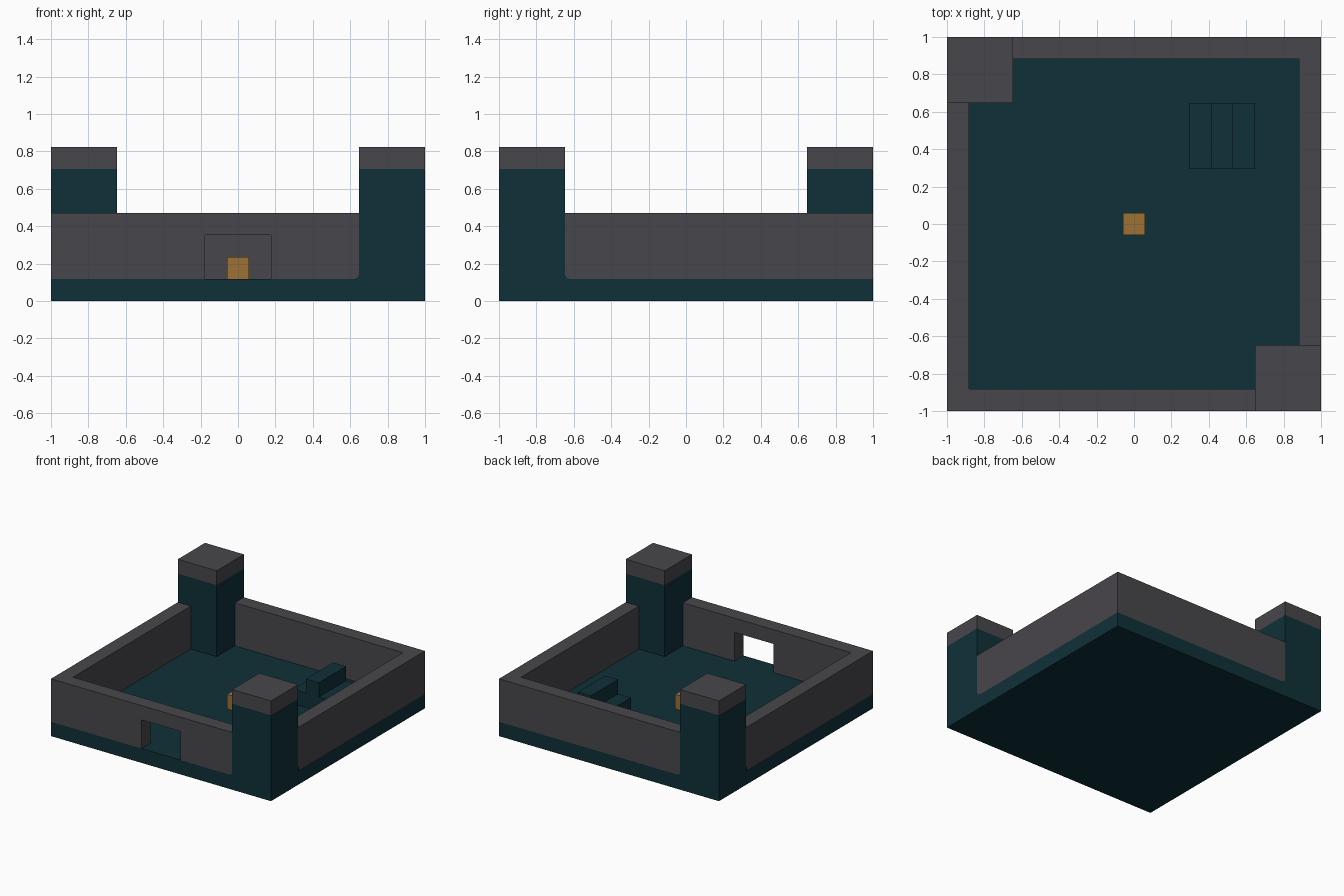
import bpy, bmesh, math
from mathutils import Matrix

if "Cube" in bpy.data.objects:
    bpy.data.objects.remove(bpy.data.objects["Cube"])

U = 2 / 17          # one building block
E = 1 - 3 * U       # inner edge of the towers
I = 1 - U           # inner edge of the walls
TURN = Matrix.Rotation(math.pi, 4, 'Z')


def material(name, color):
    m = bpy.data.materials.new(name)
    m.use_nodes = True
    m.diffuse_color = color
    m.node_tree.nodes["Principled BSDF"].inputs["Base Color"].default_value = color
    return m


teal = material("dark_teal", (0.0045, 0.030, 0.040, 1))
grey = material("stone_grey", (0.064, 0.061, 0.070, 1))
amber = material("amber", (0.34, 0.165, 0.035, 1))


def prism(name, outline, z0, z1, mat, turn=False):
    """Extrude a flat outline from z0 up to z1."""
    bm = bmesh.new()
    face = bm.faces.new([bm.verts.new((x, y, z0)) for x, y in outline])
    top = bmesh.ops.extrude_face_region(bm, geom=[face])["geom"]
    bmesh.ops.translate(bm, vec=(0, 0, z1 - z0),
                        verts=[v for v in top if isinstance(v, bmesh.types.BMVert)])
    if turn:
        bm.transform(TURN)
    bmesh.ops.recalc_face_normals(bm, faces=bm.faces)
    return finish(name, bm, mat)


def finish(name, bm, mat):
    me = bpy.data.meshes.new(name)
    bm.to_mesh(me)
    bm.free()
    me.materials.append(mat)
    ob = bpy.data.objects.new(name, me)
    bpy.context.collection.objects.link(ob)
    return ob


def box(name, x0, x1, y0, y1, z0, z1, mat, turn=False):
    return prism(name, [(x0, y0), (x1, y0), (x1, y1), (x0, y1)], z0, z1, mat, turn)


def fillet(name, swap, turn):
    """Thin rounded corner plate where a wall meets the tower and base."""
    r, t = 0.03, 0.002
    arc = [(E - r + r * math.cos(a), U + r + r * math.sin(a))
           for a in (-math.pi / 2 + math.pi / 2 * i / 6 for i in range(7))]
    bm = bmesh.new()
    face = bm.faces.new([bm.verts.new((s, -1 - t / 2, z)) for s, z in arc + [(E, U)]])
    ext = bmesh.ops.extrude_face_region(bm, geom=[face])["geom"]
    bmesh.ops.translate(bm, vec=(0, t, 0),
                        verts=[v for v in ext if isinstance(v, bmesh.types.BMVert)])
    if swap:   # reflect across the diagonal through both towers
        for v in bm.verts:
            v.co.x, v.co.y = -v.co.y, -v.co.x
    if turn:
        bm.transform(TURN)
    bmesh.ops.recalc_face_normals(bm, faces=bm.faces)
    finish(name, bm, teal)


# Floor slab
box("floor_slab", -1, 1, -1, 1, 0, U, teal)

# Two L-shaped walls and two corner towers, repeated by a half turn
ell = [(-1, -1), (E, -1), (E, -I), (-I, -I), (-I, E), (-1, E)]
walls = {}
for place, turn in (("front", False), ("back", True)):
    walls[place] = prism(place + "_wall", ell, U, 4 * U, grey, turn)
    box(place + "_tower", E, 1, -1, -E, U, 6 * U, teal, turn)
    box(place + "_tower_cap", E, 1, -1, -E, 6 * U, 7 * U, grey, turn)
    for side, swap in (("near", False), ("far", True)):
        fillet(f"{place}_{side}_corner_plate", swap, turn)

# Gateway through the front wall
cutter = box("gate_cutter", -1.5 * U, 1.5 * U, -1.1, -0.8, U / 2, 3 * U, grey)
cutter.hide_render = True
cutter.hide_set(True)
cut = walls["front"].modifiers.new("gateway", 'BOOLEAN')
cut.operation = 'DIFFERENCE'
cut.solver = 'EXACT'
cut.object = cutter

# Amber block in the middle of the courtyard
box("center_block", -U / 2, U / 2, -U / 2, U / 2, U, 2 * U, amber)

# Stepped bench: low, high, low
for i, (name, h) in enumerate((("left", 2), ("middle", 3), ("right", 2))):
    x = (2.5 + i) * U
    box("bench_" + name, x, x + U, 2.5 * U, 5.5 * U, U, h * U, teal)
